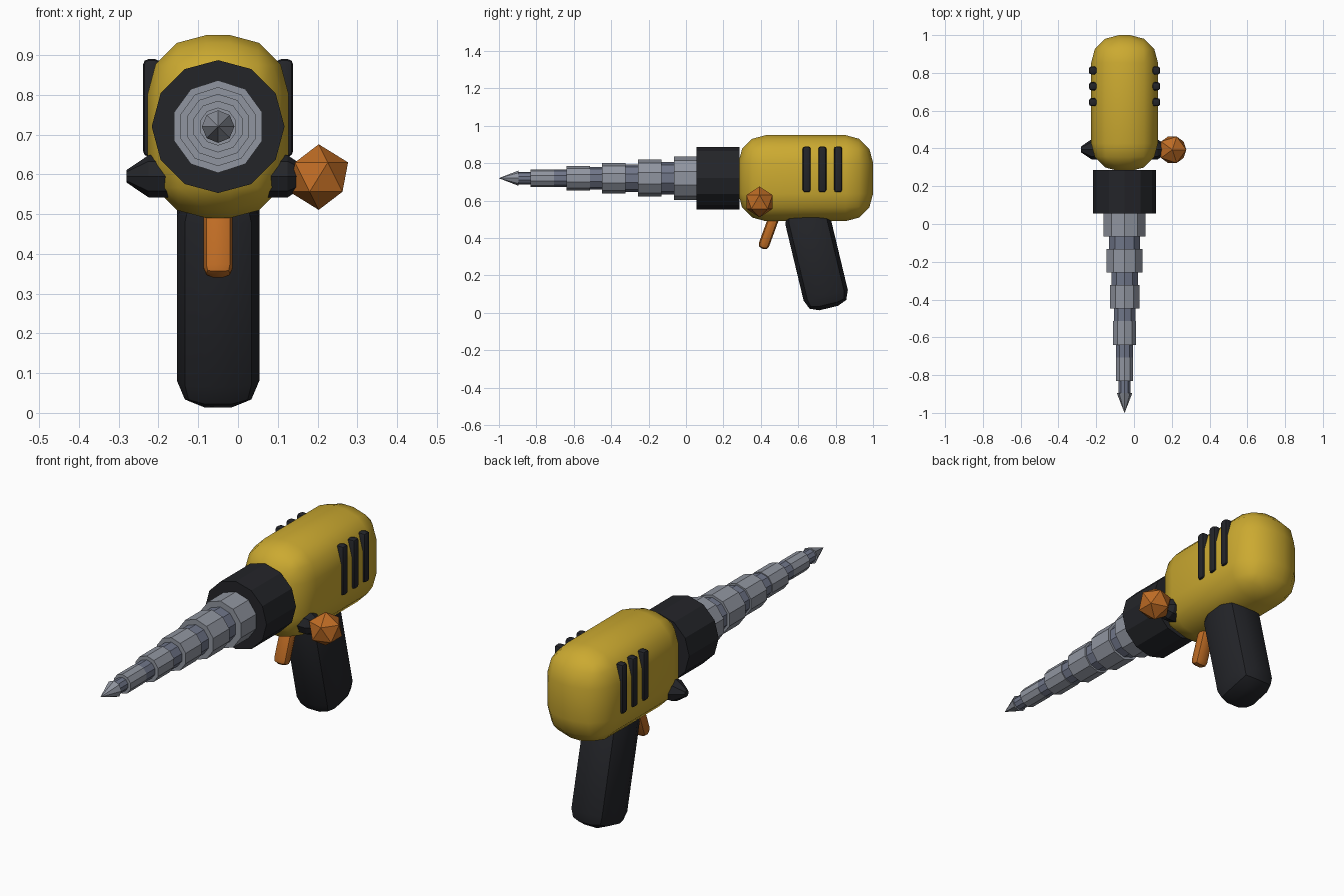
import bpy, bmesh, math
from mathutils import Matrix, Vector

if "Cube" in bpy.data.objects:
    bpy.data.objects.remove(bpy.data.objects["Cube"])

CX = -0.05      # centre plane of the tool
AXIS_Z = 0.72   # height of the drill axis


def material(name, rgb):
    m = bpy.data.materials.new(name)
    m.diffuse_color = (*rgb, 1)
    m.use_nodes = True
    m.node_tree.nodes["Principled BSDF"].inputs["Base Color"].default_value = m.diffuse_color
    return m


YELLOW = material("yellow_shell", (0.60, 0.40, 0.03))
DARK = material("dark_rubber", (0.017, 0.018, 0.022))
ORANGE = material("orange_controls", (0.52, 0.15, 0.018))
STEEL = material("light_steel", (0.28, 0.30, 0.35))
CORE = material("blue_steel", (0.16, 0.18, 0.25))


def finish(name, bm, mat, smooth=None):
    bmesh.ops.recalc_face_normals(bm, faces=bm.faces)
    me = bpy.data.meshes.new(name)
    bm.to_mesh(me)
    bm.free()
    me.materials.append(mat)
    if smooth:
        me.shade_smooth()
        me.set_sharp_from_angle(angle=math.radians(smooth))
    ob = bpy.data.objects.new(name, me)
    bpy.context.collection.objects.link(ob)
    return ob


def rounded_box(name, loc, size, bevel, segments, mat, tilt=0, smooth=35):
    bm = bmesh.new()
    bmesh.ops.create_cube(bm, size=1, matrix=Matrix.Diagonal((*size, 1)))
    bmesh.ops.bevel(bm, geom=bm.edges[:], offset=bevel, segments=segments,
                    profile=0.5, affect='EDGES')
    bm.transform(Matrix.Translation(loc) @ Matrix.Rotation(math.radians(tilt), 4, 'X'))
    return finish(name, bm, mat, smooth)


def turned(name, profile, sides, place, mat):
    """Flat-faced solid from (position, radius) pairs; place(pos, a, b) gives the point."""
    bm = bmesh.new()
    rings = []
    for pos, r in profile:
        rings.append([bm.verts.new(place(pos, r * math.sin(t), r * math.cos(t)))
                      for t in (2 * math.pi * i / sides for i in range(sides))])
    for a, b in zip(rings, rings[1:]):
        for i in range(sides):
            j = (i + 1) % sides
            bm.faces.new((a[i], a[j], b[j], b[i]))
    bm.faces.new(rings[0])
    bm.faces.new(rings[-1])
    bmesh.ops.remove_doubles(bm, verts=bm.verts, dist=1e-5)
    return finish(name, bm, mat)


def along_y(pos, a, b):
    return Vector((CX + a, pos, AXIS_Z + b))


# Motor housing
rounded_box("motor_housing", (CX, 0.64, 0.72), (0.354, 0.72, 0.46), 0.147, 3, YELLOW, smooth=60)

# Grip and trigger
rounded_box("grip", (CX, 0.698, 0.298), (0.208, 0.243, 0.56), 0.07, 2, DARK, tilt=13.5)
rounded_box("trigger", (CX, 0.450, 0.455), (0.073, 0.058, 0.24), 0.024, 2, ORANGE, tilt=-20)

# Chuck collar
turned("chuck", [(0.285, 0.167), (0.055, 0.167)], 12, along_y, DARK)

# Stepped drill bit: wide rings with a narrower core behind each
for i in range(5):
    y = 0.06 - 0.1915 * i
    r = 0.1165 - 0.0172 * i
    turned(f"bit_ring_{i + 1}", [(y, r), (y - 0.125, r)], 10, along_y, STEEL)
    rc = 0.087 - 0.0135 * i
    turned(f"bit_core_{i + 1}", [(y - 0.06, rc), (y - 0.1965, rc)], 10, along_y, CORE)
turned("bit_tip", [(-0.895, 0.041), (-1.0, 0.0005)], 8, along_y, STEEL)

# Cooling vents on both sides
for side, s in (("left", -1), ("right", 1)):
    for i in range(3):
        rounded_box(f"vent_{side}_{i + 1}", (CX + s * 0.167, 0.645 + 0.084 * i, 0.767),
                    (0.043, 0.043, 0.245), 0.013, 2, DARK)

    # Side studs with tapered ends
    turned(f"stud_{side}", [(0.06, 0.053), (0.175, 0.053), (0.23, 0.016)], 8,
           lambda p, a, b, s=s: Vector((CX + s * p, 0.395 + a, 0.595 + b)), DARK)

# Faceted knob on the right stud
bm = bmesh.new()
bmesh.ops.create_icosphere(bm, subdivisions=1, radius=0.0825,
                           matrix=Matrix.Translation((0.203, 0.393, 0.593)))
finish("side_knob", bm, ORANGE)
